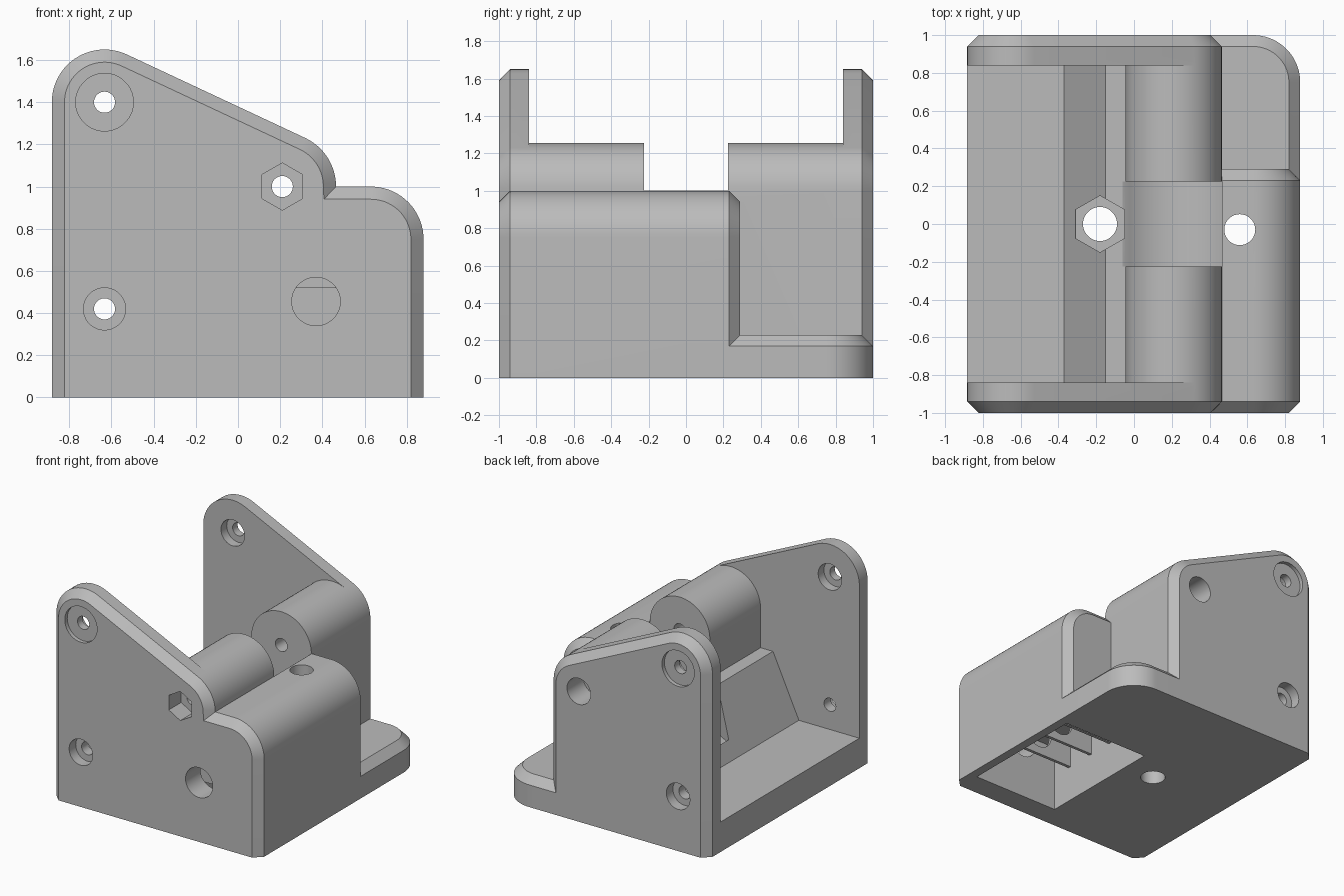
import bpy, bmesh
from math import sin, cos, radians
from mathutils import Vector

if "Cube" in bpy.data.objects:
    bpy.data.objects.remove(bpy.data.objects["Cube"])

CH = 0.06          # edge chamfer
PIVOT = (0.21, 1.0)
TOP_HOLE = (-0.633, 1.4)
LOW_HOLE = (-0.633, 0.42)


def arc(centre, r, a0, a1, step=5):
    n = max(1, round(abs(a1 - a0) / step))
    angles = [radians(a0 + (a1 - a0) * i / n) for i in range(n + 1)]
    return [(centre[0] + r * cos(a), centre[1] + r * sin(a)) for a in angles]


def circle(centre, r, sides=36, start=0):
    return arc(centre, r, start, start + 360, 360 / sides)[:-1]


def rect(u0, u1, w0, w1):
    return [(u0, w0), (u1, w0), (u1, w1), (u0, w1)]


def inset(outline, d):
    """Mitred inset; points on the zero line stay on it."""
    pts = [Vector(p) for p in outline]
    n = len(pts)
    area = sum(pts[i - 1].x * pts[i].y - pts[i].x * pts[i - 1].y for i in range(n))
    sign = 1 if area > 0 else -1
    result = []
    for i, p in enumerate(pts):
        e1 = (p - pts[i - 1]).normalized()
        e2 = (pts[(i + 1) % n] - p).normalized()
        n1 = Vector((-e1.y, e1.x)) * sign
        n2 = Vector((-e2.y, e2.x)) * sign
        q = p + (n1 + n2) * d / (1 + n1.dot(n2))
        result.append((q.x, 0 if abs(p.y) < 1e-6 else q.y))
    return result


def prism(name, outline, axis, lo, hi, cut_lo=False, cut_hi=False):
    """Extrude an outline along y or z, with optional end chamfers."""
    small = inset(outline, CH) if cut_lo or cut_hi else outline
    rings = [(lo, small), (lo + CH, outline)] if cut_lo else [(lo, outline)]
    rings += [(hi - CH, outline), (hi, small)] if cut_hi else [(hi, outline)]
    bm = bmesh.new()
    loops = []
    for c, pts in rings:
        loops.append([bm.verts.new((u, c, w) if axis == "y" else (u, w, c)) for u, w in pts])
    n = len(outline)
    for a, b in zip(loops, loops[1:]):
        for i in range(n):
            j = (i + 1) % n
            bm.faces.new((a[i], a[j], b[j], b[i]))
    bm.faces.new(loops[0])
    bm.faces.new(loops[-1])
    bmesh.ops.recalc_face_normals(bm, faces=bm.faces)
    mesh = bpy.data.meshes.new(name)
    bm.to_mesh(mesh)
    bm.free()
    ob = bpy.data.objects.new(name, mesh)
    bpy.context.collection.objects.link(ob)
    return ob


def combine(target, tool, operation):
    bpy.context.view_layer.objects.active = target
    mod = target.modifiers.new("join", "BOOLEAN")
    mod.operation, mod.solver, mod.object = operation, "EXACT", tool
    bpy.ops.object.modifier_apply(modifier=mod.name)
    bpy.data.objects.remove(tool)


# Side plate outlines
cheek = [(-0.883, 0)] + arc(TOP_HOLE, 0.25, 180, 65) + arc(PIVOT, 0.255, 65, 0)
housing_edge = arc((0.63, 0.75), 0.25, 90, 0) + [(0.88, 0)]
body = prism("hinge_bracket", cheek + housing_edge, "y", -1, -0.84, cut_lo=True)
back_plate = prism("back_plate", cheek + [(0.465, 0)], "y", 0.84, 1, cut_hi=True)

# Floor, sloped core with barrel, front housing and foot
floor = prism("floor", rect(-0.883, 0.5, -0.9, 0.9), "z", 0, 0.23)
core_outline = [(-0.37, 0), (-0.37, 0.23), (-0.15, 0.7), (-0.045, 0.7)]
core_outline += arc(PIVOT, 0.255, 180, 0) + [(0.465, 0)]
core = prism("barrel_core", core_outline, "y", -0.9, 0.9)
housing = prism("housing", [(0.3, 0), (0.3, 1)] + housing_edge, "y", -0.9, 0.29, cut_hi=True)
foot_outline = [(0.2, 0), (0.88, 0)] + arc((0.63, 0.75), 0.25, 0, 90) + [(0.2, 1)]
foot = prism("foot", foot_outline, "z", 0, 0.23, cut_hi=True)
for part in (back_plate, floor, core, housing, foot):
    combine(body, part, "UNION")

# Barrel gap and underside pocket
gap = arc(PIVOT, 0.4, 230, 309.6) + [(0.465, 1.5), (-0.1, 1.5), (-0.1, 0.72)]
cutters = [
    prism("gap", gap, "y", -0.225, 0.225),
    prism("pocket", rect(0.07, 0.81, -0.82, 0.2), "z", -0.1, 0.52),
]
for tool in cutters:
    combine(body, tool, "DIFFERENCE")

# Thin ribs inside the pocket
for y in (-0.65, -0.41, -0.19):
    combine(body, prism("rib", rect(0.05, 0.83, y - 0.012, y + 0.012), "z", 0.28, 0.54), "UNION")

# Holes along y: centre, radius, start, end, sides
bores = [
    (PIVOT, 0.05, -1.1, 1.1, 36),
    (PIVOT, 0.112, -1.1, -0.85, 6),
    (PIVOT, 0.1, 0.8, 1.1, 36),
    ((0.37, 0.455), 0.115, -1.1, 0.19, 36),
    (TOP_HOLE, 0.05, -1.1, 1.1, 36),
    (LOW_HOLE, 0.05, -1.1, 1.1, 36),
]
for s in (-1, 1):
    for centre, r, a, b in ((TOP_HOLE, 0.137, 0.97, 1.1), (TOP_HOLE, 0.1, 0.7, 0.91),
                            (LOW_HOLE, 0.1, 0.92, 1.1)):
        bores.append((centre, r, min(s * a, s * b), max(s * a, s * b), 36))
for centre, r, lo, hi, sides in bores:
    combine(body, prism("bore", circle(centre, r, sides, 90), "y", lo, hi), "DIFFERENCE")

# Vertical screw holes and nut recess
for centre, r, lo, hi, sides in (((-0.18, 0), 0.15, 0.33, 0.9, 6),
                                 ((-0.18, 0), 0.09, -0.1, 0.9, 36),
                                 ((0.56, -0.03), 0.082, 0.4, 1.1, 36)):
    combine(body, prism("bore", circle(centre, r, sides, 90), "z", lo, hi), "DIFFERENCE")

# Grey finish
grey = bpy.data.materials.new("plain_grey")
grey.use_nodes = True
colour = (0.5, 0.5, 0.5, 1)
grey.diffuse_color = colour
grey.node_tree.nodes["Principled BSDF"].inputs["Base Color"].default_value = colour
body.data.materials.clear()
body.data.materials.append(grey)
bpy.ops.object.select_all(action="DESELECT")
body.select_set(True)
bpy.context.view_layer.objects.active = body
bpy.ops.object.shade_smooth_by_angle(angle=radians(25))
